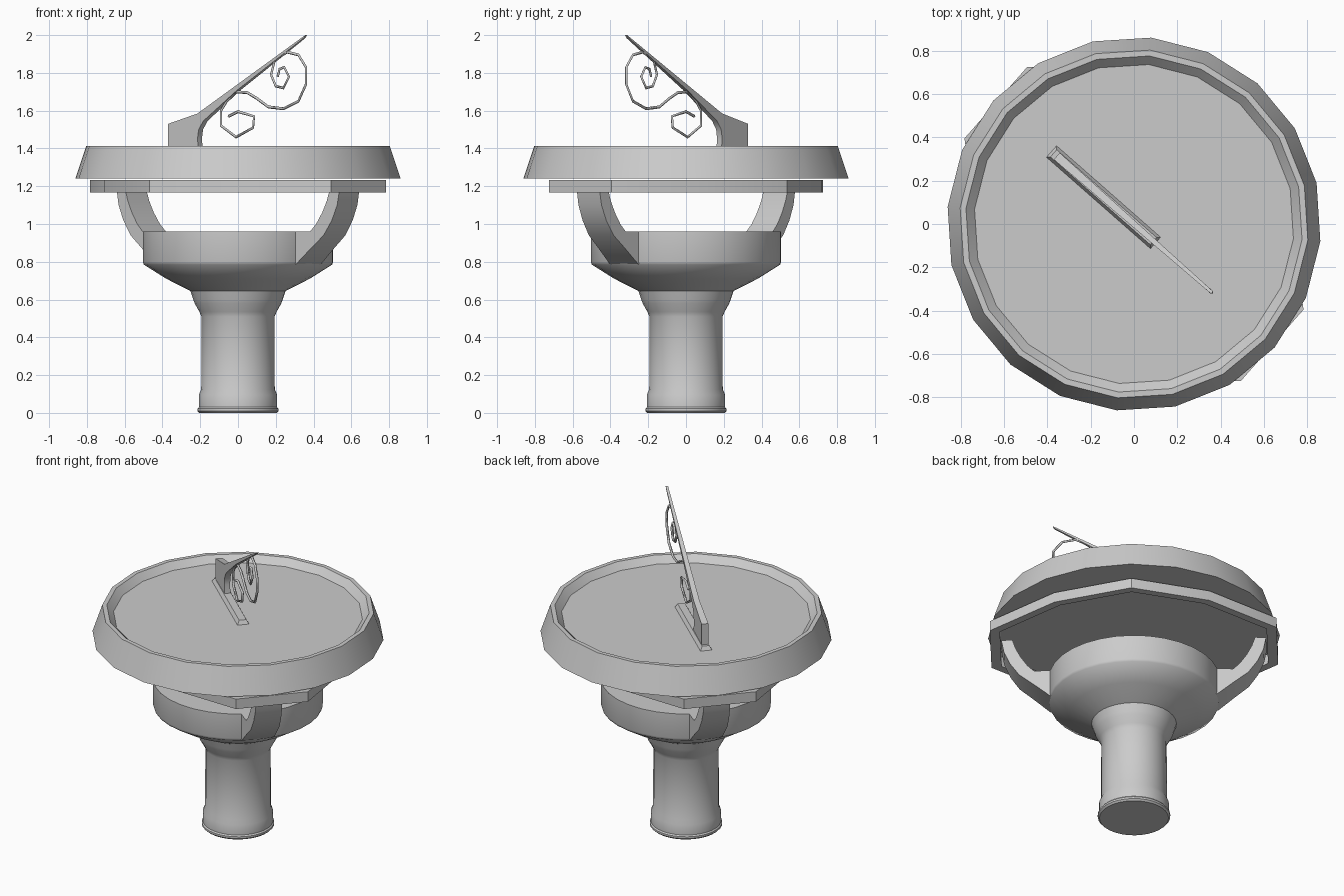
import bpy, bmesh
from math import sin, cos, pi, radians

if "Cube" in bpy.data.objects:
    bpy.data.objects.remove(bpy.data.objects["Cube"])

TURN = radians(-41.3)  # arms and pointer share one diagonal axis


def finish(name, bm, turn=TURN, angle=30):
    bmesh.ops.recalc_face_normals(bm, faces=bm.faces)
    me = bpy.data.meshes.new(name)
    bm.to_mesh(me)
    bm.free()
    ob = bpy.data.objects.new(name, me)
    bpy.context.collection.objects.link(ob)
    ob.rotation_euler.z = turn
    bpy.ops.object.select_all(action='DESELECT')
    ob.select_set(True)
    bpy.context.view_layer.objects.active = ob
    if angle:
        bpy.ops.object.shade_smooth_by_angle(angle=radians(angle))
    return ob


def loft(name, loops, cyclic=False, turn=TURN, angle=30):
    """Skin equal-length loops; cap the ends unless cyclic."""
    bm = bmesh.new()
    rows = [[bm.verts.new(c) for c in loop] for loop in loops]
    n = len(rows[0])
    pairs = list(zip(rows, rows[1:])) + ([(rows[-1], rows[0])] if cyclic else [])
    for a, b in pairs:
        for i in range(n):
            j = (i + 1) % n
            bm.faces.new((a[i], a[j], b[j], b[i]))
    if not cyclic:
        bm.faces.new(rows[0])
        bm.faces.new(rows[-1])
    return finish(name, bm, turn, angle)


def lathe(name, profile, sides, angle=30):
    return loft(name, [[(r * cos(2 * pi * i / sides), r * sin(2 * pi * i / sides), z)
                        for i in range(sides)] for r, z in profile], angle=angle)


def prism(name, outline, half_width, turn=TURN):
    """Side outline (p, z) given thickness by half_width(p)."""
    return loft(name, [[(p, s * half_width(p), z) for p, z in outline] for s in (-1, 1)], turn=turn)


# Pedestal column flaring into the bowl
lathe("pedestal", [(.205, 0), (.215, .01), (.215, .022), (.208, .03), (.208, .095), (.195, .125),
                   (.194, .51), (.205, .535), (.23, .58), (.237, .60), (.252, .645),
                   (.38, .71), (.50, .785), (.505, .80), (.505, .96)], 32, 40)

# Dial plate with a raised rim
lathe("dial_plate", [(.865, 1.24), (.807, 1.412), (.78, 1.412), (.74, 1.37)], 20)

# Elongated support ring under the dial
quarter = [(.85, .22), (.46, .55), (0, .71)]
half = quarter + [(-x, y) for x, y in quarter[1::-1]]
outline = half + [(-x, -y) for x, y in half]
loft("support_ring", [[(x * k, y * k, z) for x, y in outline]
                      for k, z in ((1, 1.167), (1, 1.232), (.93, 1.232), (.93, 1.167))], cyclic=True)

# Curved arms from bowl to ring
arm = [(.42, .96), (.59, .96), (.63, 1.0), (.67, 1.06), (.70, 1.12), (.72, 1.18),
       (.785, 1.18), (.77, 1.10), (.735, 1.02), (.68, .94), (.60, .875), (.50, .79), (.42, .76)]
for side, turn in (("right", TURN), ("left", TURN + pi)):
    prism(side + "_arm", arm, lambda p: .135 - .07 * p, turn)

# Pointer foot with sloped sides
loft("pointer_foot", [[(a, -w, z), (b, -w, z), (b, w, z), (a, w, z)]
                      for a, b, w, z in ((-.51, .135, .038, 1.365), (-.495, .12, .022, 1.395))])

# Pointer blade
prism("pointer_blade", [(-.475, 1.38), (-.475, 1.53), (-.27, 1.585), (.48, 2.0), (.47, 1.985),
                        (0, 1.705), (-.23, 1.545), (-.262, 1.50), (-.27, 1.45), (-.262, 1.38)],
      lambda p: .014 - .014 * p)

# Scrolled strip below the blade
path = [(.21, 1.78), (.22, 1.82), (.245, 1.83), (.27, 1.78), (.24, 1.72), (.20, 1.73), (.175, 1.79),
        (.195, 1.87), (.26, 1.91), (.32, 1.895), (.36, 1.83), (.36, 1.74), (.32, 1.65), (.24, 1.61),
        (.16, 1.62), (.10, 1.665), (.05, 1.695), (-.01, 1.70), (-.06, 1.65), (-.09, 1.60),
        (-.09, 1.52), (-.01, 1.46), (.08, 1.51), (.085, 1.57), (0, 1.595), (-.05, 1.57)]
curve = bpy.data.curves.new("pointer_scroll", 'CURVE')
curve.dimensions = '3D'
curve.bevel_depth = .008
curve.bevel_resolution = 0
curve.use_fill_caps = True
spline = curve.splines.new('POLY')
spline.points.add(len(path) - 1)
for pt, (x, z) in zip(spline.points, path):
    pt.co = (x / cos(TURN), 0, z, 1)
scroll = bpy.data.objects.new("pointer_scroll", curve)
scroll.rotation_euler.z = TURN
bpy.context.collection.objects.link(scroll)
